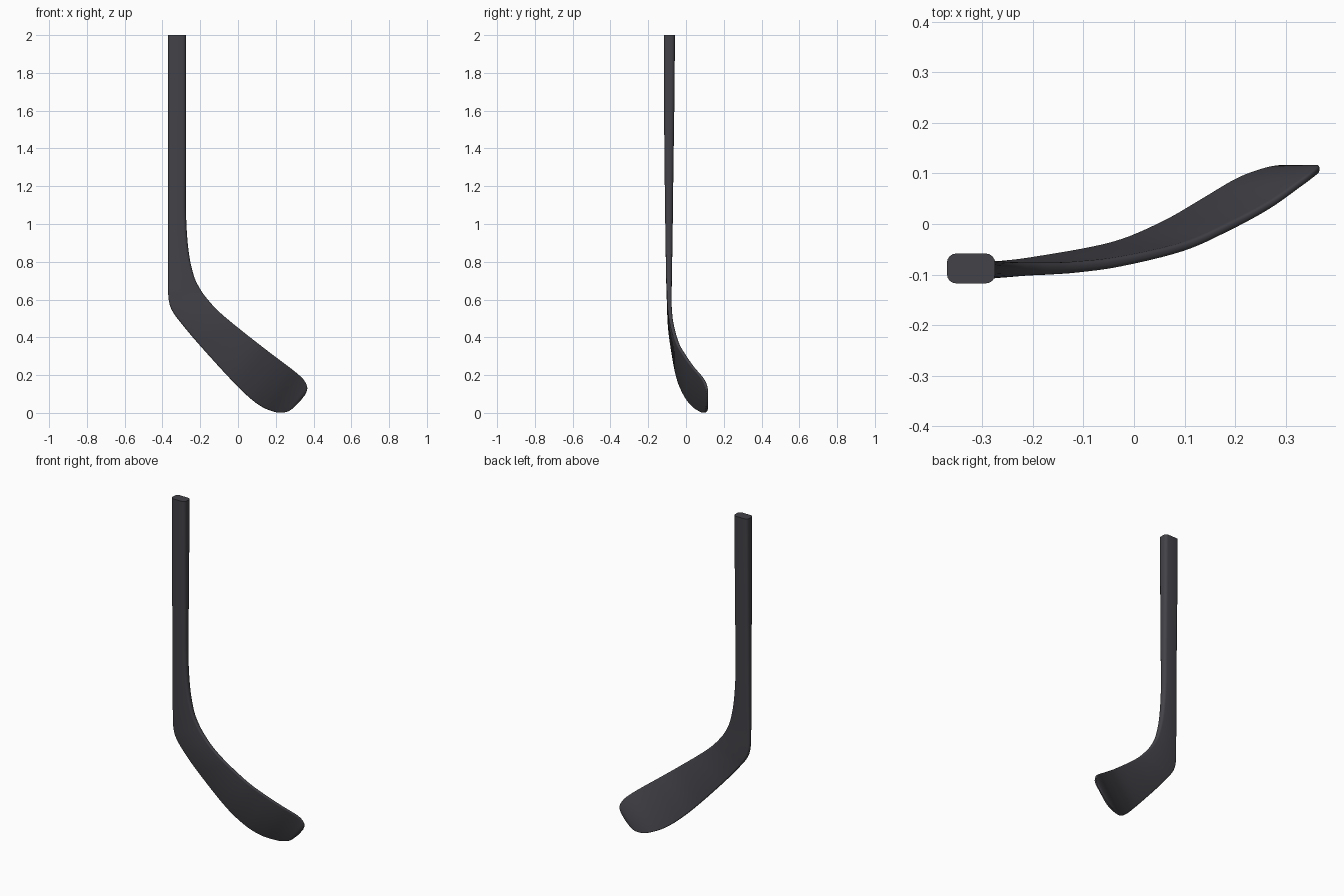
import bpy, bmesh, math
from mathutils import Vector

if "Cube" in bpy.data.objects:
    bpy.data.objects.remove(bpy.data.objects["Cube"])

# Stations from butt to toe: outer x,z, inner x,z, centre y, thickness
STATIONS = [
    (-.370, 2.00, -.275, 2.00, -.088, .059),
    (-.370, 1.65, -.275, 1.65, -.089, .055),
    (-.370, 1.30, -.275, 1.30, -.090, .047),
    (-.370, 1.05, -.275, 1.05, -.090, .041),
    (-.370, .84, -.262, .86, -.090, .035),
    (-.370, .70, -.235, .73, -.090, .030),
    (-.367, .60, -.200, .655, -.089, .026),
    (-.345, .535, -.160, .600, -.088, .024),
    (-.285, .455, -.105, .540, -.085, .022),
    (-.200, .355, -.020, .467, -.074, .020),
    (-.050, .190, .100, .372, -.045, .018),
    (.050, .090, .190, .303, -.005, .018),
    (.125, .033, .270, .243, .038, .017),
    (.195, .005, .330, .194, .080, .016),
    (.240, .002, .356, .163, .099, .015),
    (.280, .016, .367, .130, .109, .014),
    (.326, .058, .357, .098, .113, .007),
]
STEPS, CORNER = 6, 5


def spline(p0, p1, p2, p3, t):
    return [b + .5 * t * (c - a + t * (2*a - 5*b + 4*c - d + t * (3*(b - c) + d - a)))
            for a, b, c, d in zip(p0, p1, p2, p3)]


def ring(s):
    # rounded rectangle between the outer and inner edges
    a, b = Vector((s[0], s[4], s[1])), Vector((s[2], s[4], s[3]))
    mid, across, th = (a + b) / 2, (b - a).normalized(), s[5]
    half = (b - a).length / 2
    r = min(.018, th * .42)
    pts = []
    for q, (sx, sy) in enumerate(((1, 1), (-1, 1), (-1, -1), (1, -1))):
        for k in range(CORNER):
            ang = math.pi / 2 * (q + k / (CORNER - 1))
            u = sx * (half - r) + r * math.cos(ang)
            v = sy * (th / 2 - r) + r * math.sin(ang)
            pts.append(mid + across * u + Vector((0, v, 0)))
    return pts


# Smooth loft of shaft and blade
n = len(STATIONS)
sections = []
for i in range(n - 1):
    P = [STATIONS[min(max(i + k, 0), n - 1)] for k in (-1, 0, 1, 2)]
    sections += [spline(*P, j / STEPS) for j in range(STEPS)]
sections.append(STATIONS[-1])

bm = bmesh.new()
rings = [[bm.verts.new(p) for p in ring(s)] for s in sections]
for r0, r1 in zip(rings, rings[1:]):
    for k in range(len(r0)):
        m = (k + 1) % len(r0)
        bm.faces.new((r0[k], r0[m], r1[m], r1[k]))
bm.faces.new(rings[0])
bm.faces.new(rings[-1])
bmesh.ops.recalc_face_normals(bm, faces=bm.faces)
mesh = bpy.data.meshes.new("hockey_stick")
bm.to_mesh(mesh)
bm.free()

stick = bpy.data.objects.new("hockey_stick", mesh)
bpy.context.collection.objects.link(stick)
mat = bpy.data.materials.new("dark_composite")
mat.diffuse_color = (.055, .055, .065, 1)
mat.use_nodes = True
mat.node_tree.nodes["Principled BSDF"].inputs["Base Color"].default_value = mat.diffuse_color
mesh.materials.append(mat)
bpy.context.view_layer.objects.active = stick
stick.select_set(True)
bpy.ops.object.shade_smooth_by_angle(angle=math.radians(40))
